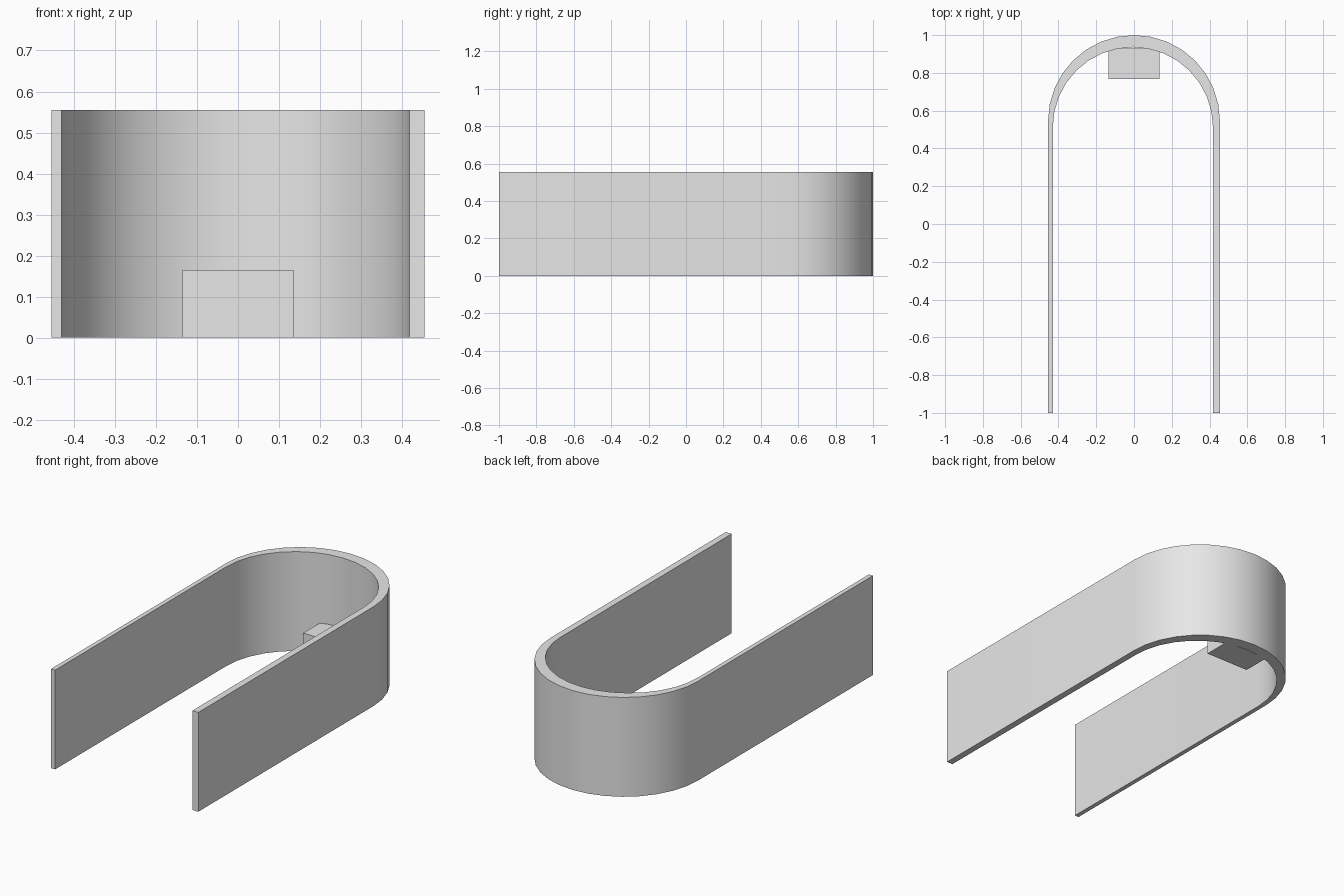
import bpy, bmesh, math

cube = bpy.data.objects.get("Cube")
if cube:
    bpy.data.objects.remove(cube, do_unlink=True)

HEIGHT = 0.555
SEGMENTS = 16

grey = bpy.data.materials.new("light grey")
grey.use_nodes = True
colour = (0.8, 0.8, 0.8, 1)
grey.diffuse_color = colour
grey.node_tree.nodes["Principled BSDF"].inputs["Base Color"].default_value = colour


def arch(cx, cy, radius):
    """Plan outline: straight leg, half circle, straight leg."""
    arc = [(cx + radius * math.cos(math.pi * i / SEGMENTS),
            cy + radius * math.sin(math.pi * i / SEGMENTS))
           for i in range(SEGMENTS + 1)]
    return [(cx + radius, -1)] + arc + [(cx - radius, -1)]


def finish(name, bm):
    bmesh.ops.recalc_face_normals(bm, faces=bm.faces)
    mesh = bpy.data.meshes.new(name)
    bm.to_mesh(mesh)
    bm.free()
    mesh.materials.append(grey)
    obj = bpy.data.objects.new(name, mesh)
    bpy.context.collection.objects.link(obj)
    return obj


# Curved wall: the inner arc is offset so the wall thickens at the back
outer = arch(0, 0.545, 0.455)
inner = arch(-0.006, 0.512, 0.424)
bm = bmesh.new()
rings = [[bm.verts.new((x, y, z)) for x, y in line]
         for line, z in ((outer, 0), (outer, HEIGHT), (inner, HEIGHT), (inner, 0))]
for a, b in zip(rings, rings[1:] + rings[:1]):
    for i in range(len(outer) - 1):
        bm.faces.new((a[i], a[i + 1], b[i + 1], b[i]))
for end in (0, -1):
    bm.faces.new([ring[end] for ring in rings])
wall = finish("curved_wall", bm)
bpy.ops.object.select_all(action="DESELECT")
wall.select_set(True)
bpy.context.view_layer.objects.active = wall
bpy.ops.object.shade_smooth_by_angle(angle=math.radians(30))

# Small block on the floor against the back of the wall
bm = bmesh.new()
bmesh.ops.create_cube(bm, size=1)
bmesh.ops.scale(bm, vec=(0.27, 0.16, 0.165), verts=bm.verts)
bmesh.ops.translate(bm, vec=(0, 0.848, 0.0825), verts=bm.verts)
finish("floor_block", bm)
